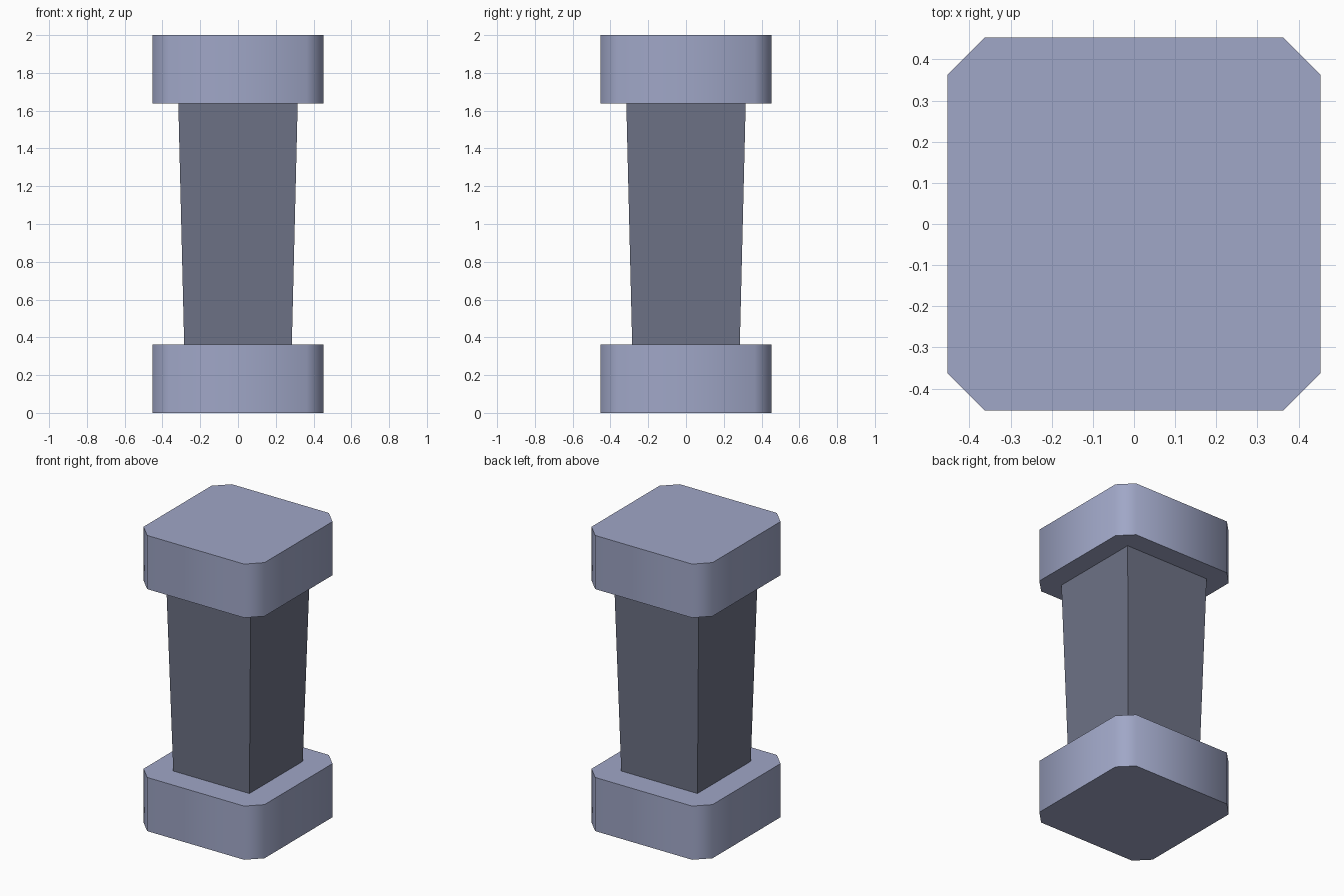
import bpy, bmesh

if "Cube" in bpy.data.objects:
    bpy.data.objects.remove(bpy.data.objects["Cube"])


def make_material(name, rgb):
    m = bpy.data.materials.new(name)
    m.diffuse_color = (*rgb, 1.0)
    m.use_nodes = True
    m.node_tree.nodes["Principled BSDF"].inputs["Base Color"].default_value = m.diffuse_color
    return m


def square(h, chamfer):
    """Counter-clockwise square outline, with cut corners if chamfer > 0."""
    pts = []
    for sx, sy in ((1, -1), (1, 1), (-1, 1), (-1, -1)):
        a, b = (sx * h, sy * (h - chamfer)), (sx * (h - chamfer), sy * h)
        if chamfer == 0:
            pts.append(a)
        else:
            pts += [b, a] if sx * sy < 0 else [a, b]
    return pts


def prism(name, z0, h0, z1, h1, mat, chamfer=0.0, smooth=False):
    bm = bmesh.new()
    low = [bm.verts.new((x, y, z0)) for x, y in square(h0, chamfer)]
    high = [bm.verts.new((x, y, z1)) for x, y in square(h1, chamfer)]
    n = len(low)
    for i in range(n):
        j = (i + 1) % n
        side = bm.faces.new((low[i], low[j], high[j], high[i]))
        side.smooth = smooth
    bm.faces.new(low[::-1])
    bm.faces.new(high)
    # keep the rims crisp while the side corners blend
    for e in bm.edges:
        if abs(e.verts[0].co.z - e.verts[1].co.z) < 1e-6:
            e.smooth = False
    bmesh.ops.recalc_face_normals(bm, faces=bm.faces)
    me = bpy.data.meshes.new(name)
    bm.to_mesh(me)
    bm.free()
    me.materials.append(mat)
    ob = bpy.data.objects.new(name, me)
    bpy.context.collection.objects.link(ob)
    return ob


light = make_material("light blue grey", (0.35, 0.385, 0.57))
dark = make_material("dark blue grey", (0.155, 0.168, 0.238))

# Base and capital blocks with cut, softly shaded corners
prism("base_block", 0.0, 0.453, 0.363, 0.453, light, 0.09, True)
prism("top_block", 1.637, 0.453, 2.0, 0.453, light, 0.09, True)

# Shaft widening slightly towards the top
prism("shaft", 0.363, 0.285, 1.637, 0.316, dark)
